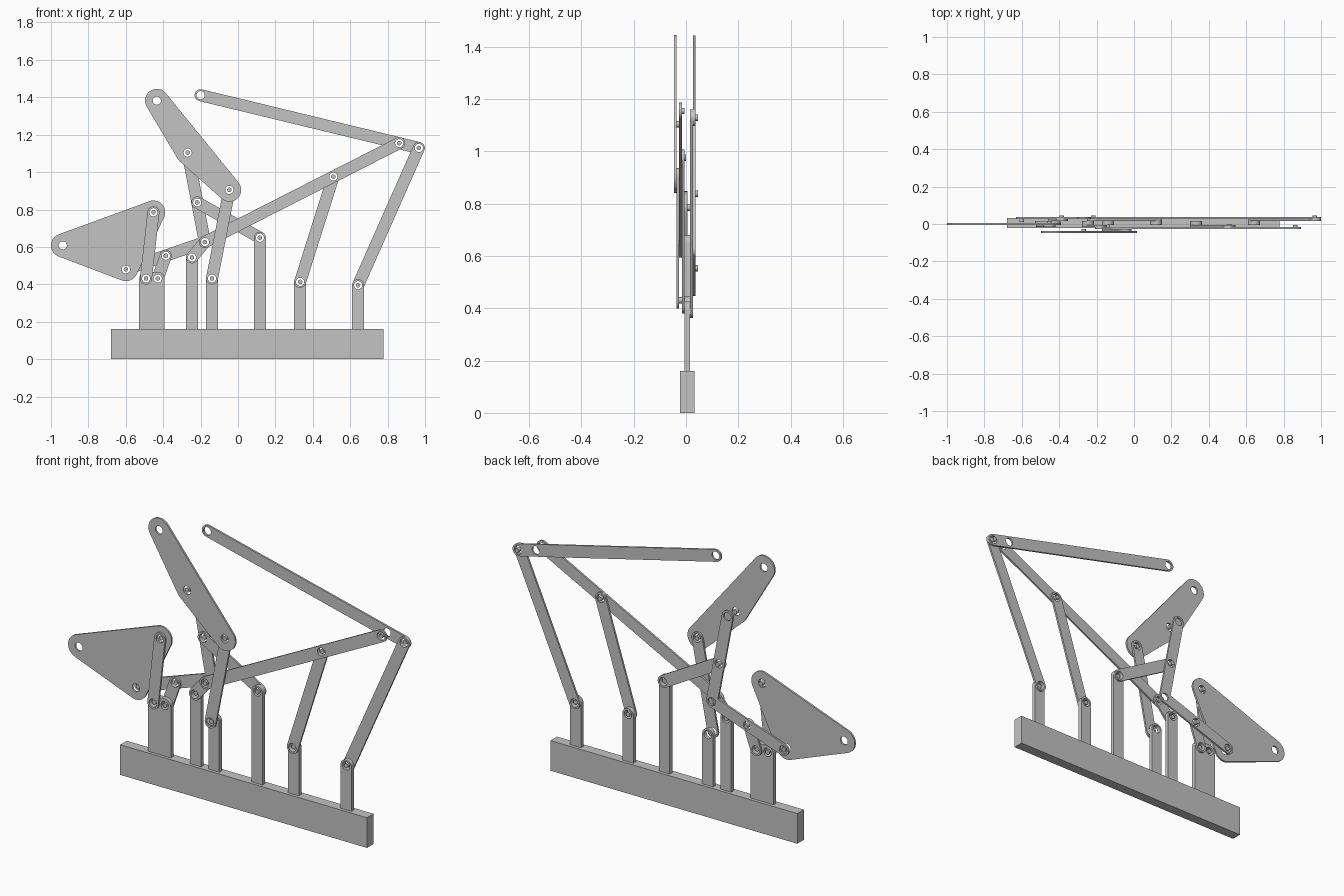
import bpy
from math import cos, sin, tau, radians
from mathutils.geometry import convex_hull_2d

cube = bpy.data.objects.get("Cube")
if cube:
    bpy.data.objects.remove(cube, do_unlink=True)

GREY = (0.55, 0.55, 0.55, 1)
grey = bpy.data.materials.new("light_grey")
grey.use_nodes = True
grey.diffuse_color = GREY
grey.node_tree.nodes["Principled BSDF"].inputs["Base Color"].default_value = GREY

MID_Y = 0.005       # centre plane of base and posts
POST_T = 0.022      # post thickness
T = 0.0102          # link thickness and layer pitch
LINK_R, PLATE_R, HOLE_R, PIN_R = 0.032, 0.063, 0.022, 0.012
BASE_TOP = 0.161
parts = []


def circle(c, r, n=32):
    return [(c[0] + r * cos(tau * i / n), c[1] + r * sin(tau * i / n)) for i in range(n)]


def layer_y(n):
    """Middle of layer n: 0 is the post plane, negative is towards the front."""
    if n == 0:
        return MID_Y
    side = 1 if n > 0 else -1
    return MID_Y + side * (POST_T / 2 + (abs(n) - 0.5) * T)


def sheet(name, outline, holes, y, thickness):
    """Flat part cut from an x-z outline with round holes."""
    curve = bpy.data.curves.new(name, 'CURVE')
    curve.dimensions = '2D'
    curve.fill_mode = 'BOTH'
    curve.extrude = thickness / 2
    for loop in [outline] + [circle(h, HOLE_R, 24) for h in holes]:
        spline = curve.splines.new('POLY')
        spline.points.add(len(loop) - 1)
        for p, co in zip(spline.points, loop):
            p.co = (co[0], co[1], 0, 1)
        spline.use_cyclic_u = True
    temp = bpy.data.objects.new(name, curve)
    bpy.context.scene.collection.objects.link(temp)
    mesh = bpy.data.meshes.new_from_object(temp.evaluated_get(bpy.context.evaluated_depsgraph_get()))
    bpy.data.objects.remove(temp, do_unlink=True)
    ob = bpy.data.objects.new(name, mesh)
    bpy.context.scene.collection.objects.link(ob)
    ob.rotation_euler.x = radians(90)
    ob.location.y = y
    mesh.materials.clear()
    mesh.materials.append(grey)
    parts.append(ob)


def hull(points):
    return [points[i] for i in convex_hull_2d(points)]


def rounded(name, centres, r, y, holes=None):
    pts = [p for c in centres for p in circle(c, r)]
    sheet(name, hull(pts), holes or centres, y, T)


def post(name, joints, r=LINK_R):
    xs = [j[0] for j in joints]
    pts = [p for j in joints for p in circle(j, r)]
    pts += [(min(xs) - r, BASE_TOP), (max(xs) + r, BASE_TOP)]
    sheet(name, hull(pts), joints, MID_Y, POST_T)


# Joint positions (x, z)
head_tip, head_mid, head_low = (-0.434, 1.382), (-0.269, 1.104), (-0.046, 0.905)
arm_tip, arm_hole, arm_end = (-0.20, 1.411), (0.862, 1.155), (0.967, 1.129)
beam_mid, hub = (0.51, 0.976), (-0.177, 0.626)
lever_mid, crank = (-0.218, 0.838), (-0.386, 0.553)
tri_tip, tri_top, tri_low = (-0.937, 0.608), (-0.452, 0.785), (-0.599, 0.48)
p_left, p_left2 = (-0.492, 0.431), (-0.429, 0.431)
p_short, p_mid = (-0.246, 0.544), (-0.139, 0.431)
p_tall, p_right, p_far = (0.117, 0.649), (0.332, 0.413), (0.642, 0.395)

# Base and posts
sheet("base_bar", [(-0.68, 0), (0.778, 0), (0.778, BASE_TOP), (-0.68, BASE_TOP)], [], MID_Y, 0.055)
post("wide_post", [p_left, p_left2], 0.036)
for name, j in [("short_post", p_short), ("middle_post", p_mid), ("tall_post", p_tall),
                ("right_post", p_right), ("far_post", p_far)]:
    post(name, [j])

# Shaped plates; the triangular one sits in the front half of the post plane
rounded("upper_plate", [head_tip, head_mid, head_low], PLATE_R, layer_y(-4))
rounded("triangular_plate", [tri_tip, tri_top, tri_low], PLATE_R, MID_Y - T / 2)

# Links: ends, layer, hole positions
for name, ends, layer, holes in [
    ("top_arm", (arm_tip, arm_end), 2, [arm_tip, arm_hole, arm_end]),
    ("far_rocker", (arm_end, p_far), 1, None),
    ("long_beam", (arm_hole, hub), -2, [arm_hole, beam_mid, hub]),
    ("right_rocker", (beam_mid, p_right), -1, None),
    ("hub_rocker", (hub, p_short), -1, None),
    ("upright_lever", (head_mid, hub), 2, [head_mid, lever_mid, hub]),
    ("lever_rocker", (lever_mid, p_tall), 1, None),
    ("plate_rocker", (head_low, p_mid), -3, None),
    ("crank_bar", (hub, tri_low), 2, [hub, crank, tri_low]),
    ("crank", (crank, p_left2), 1, None),
    ("triangle_rocker", (tri_top, p_left), -1, None),
]:
    rounded(name, list(ends), LINK_R, layer_y(layer), holes)

# Loose pins: joint and the middle of the pin in y
for i, (j, y) in enumerate([
    (arm_end, layer_y(2.5)), (lever_mid, layer_y(2.5)), (crank, layer_y(2.5)),
    (arm_hole, layer_y(-1.5)), (hub, layer_y(-1.5)), (beam_mid, layer_y(-1)),
    (head_mid, layer_y(-3.5)), (head_low, layer_y(-3.5)), (p_mid, layer_y(-1.5)),
    (tri_top, MID_Y), (tri_low, layer_y(1)), (p_left, MID_Y), (p_left2, MID_Y),
    (p_short, MID_Y), (p_tall, MID_Y), (p_right, MID_Y), (p_far, MID_Y),
]):
    sheet("pin_%d" % (i + 1), circle(j, PIN_R, 20), [], y, 2 * T)

# Smooth rims, sharp edges
bpy.ops.object.select_all(action='DESELECT')
for ob in parts:
    ob.select_set(True)
bpy.context.view_layer.objects.active = parts[0]
bpy.ops.object.shade_smooth_by_angle(angle=radians(30))
